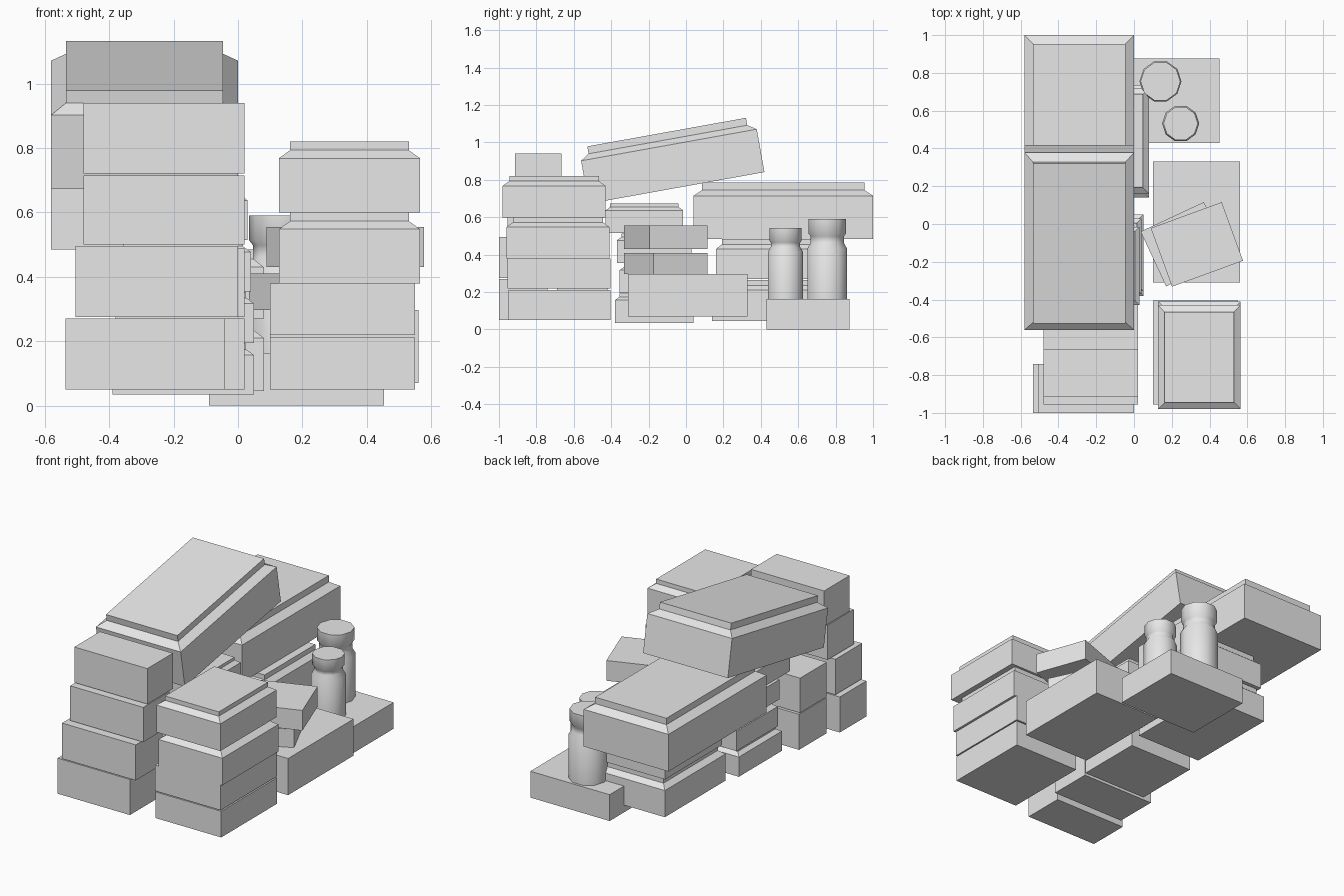
import bpy, bmesh, math
from mathutils import Matrix

cube = bpy.data.objects.get("Cube")
if cube:
    bpy.data.objects.remove(cube, do_unlink=True)

GREY = bpy.data.materials.new("plain_grey")
GREY.use_nodes = True
GREY.diffuse_color = (0.8, 0.8, 0.8, 1)
GREY.node_tree.nodes["Principled BSDF"].inputs["Base Color"].default_value = (0.8, 0.8, 0.8, 1)


def finish(name, bm):
    bmesh.ops.recalc_face_normals(bm, faces=bm.faces)
    mesh = bpy.data.meshes.new(name)
    bm.to_mesh(mesh)
    bm.free()
    mesh.materials.append(GREY)
    ob = bpy.data.objects.new(name, mesh)
    bpy.context.collection.objects.link(ob)
    return ob


def loft(bm, rings):
    """Skin a list of equal-length vertex rings and cap both ends."""
    for a, b in zip(rings, rings[1:]):
        for i in range(len(a)):
            j = (i + 1) % len(a)
            bm.faces.new((a[i], a[j], b[j], b[i]))
    bm.faces.new(rings[0])
    bm.faces.new(rings[-1])


def box(name, x, y, z, lid=None):
    """Box from ranges; lid = (inset, chamfer height, slab height) on top of z."""
    levels = [(z[0], 0), (z[1], 0)]
    if lid:
        inset, chamfer, slab = lid
        levels += [(z[1] + chamfer, inset), (z[1] + chamfer + slab, inset)]
    cx, cy = sum(x) / 2, sum(y) / 2
    w, d = (x[1] - x[0]) / 2, (y[1] - y[0]) / 2
    bm = bmesh.new()
    rings = []
    for h, i in levels:
        rings.append([bm.verts.new((sx * (w - i), sy * (d - i), h - z[0]))
                      for sx, sy in ((-1, -1), (1, -1), (1, 1), (-1, 1))])
    loft(bm, rings)
    ob = finish(name, bm)
    ob.location = (cx, cy, z[0])
    return ob


def jar(name, x, y, r, z0, profile):
    bm = bmesh.new()
    rings = []
    for f, h in profile:
        rings.append([bm.verts.new((r * f * math.cos(k * math.tau / 10),
                                    r * f * math.sin(k * math.tau / 10), h))
                      for k in range(10)])
    loft(bm, rings)
    ob = finish(name, bm)
    ob.location = (x, y, z0)
    bpy.ops.object.select_all(action='DESELECT')
    ob.select_set(True)
    bpy.context.view_layer.objects.active = ob
    bpy.ops.object.shade_smooth_by_angle(angle=math.radians(40))


# Front stack of plain cartons
box("front_carton_1", (-.535, -.04), (-1, -.74), (.05, .27))
box("front_carton_2", (-.505, 0), (-1, -.74), (.275, .495))
box("front_carton_3", (-.48, .02), (-.955, -.70), (.5, .715))
box("front_carton_4", (-.48, .02), (-.915, -.665), (.72, .94))

# Pair of cartons just behind that stack
box("second_carton_1", (-.48, .02), (-.69, -.42), (.05, .27))
box("second_carton_2", (-.48, .02), (-.69, -.43), (.275, .49))

# Side stack: two plain boxes under two lidded ones
side_lid = (.035, .025, .027)
box("side_box_1", (.10, .55), (-.95, -.405), (.05, .212))
box("side_box_2", (.10, .55), (-.955, -.405), (.22, .38))
box("side_lidded_box_1", (.127, .565), (-.96, -.41), (.38, .548), side_lid)
box("side_lidded_box_2", (.127, .565), (-.98, -.43), (.6, .768), side_lid)

# Middle stack of small lidded boxes
small_lid = (.025, .018, .018)
for n, (x0, x1, y0, y1) in enumerate([(-.39, .05, -.38, .04), (-.38, .05, -.355, .05),
                                      (-.38, .04, -.37, .03), (-.41, .03, -.43, -.015)]):
    z = .035 + .16 * n
    box(f"middle_lidded_box_{n + 1}", (x0, x1), (y0, y1), (z, z + .122), small_lid)

# Rear stack, with a large lidded crate on top
rear_lid = (.032, .025, .03)
box("rear_lidded_box_1", (-.37, .08), (.14, .735), (.045, .21), rear_lid)
box("rear_lidded_box_2", (-.36, .08), (.16, .72), (.27, .43), rear_lid)
big_lid = (.046, .03, .04)
box("rear_crate", (-.58, 0), (.04, 1), (.485, .715), big_lid)

# Large crate leaning across the stacks
crate = box("tilted_crate", (-.58, 0), (-.477, .477), (0, .233), big_lid)
crate.rotation_euler.x = math.radians(10.2)
crate.location = (-.29, -.05, .757)

# Low box carrying two twisted parcels
box("low_box", (.10, .56), (-.31, .33), (.07, .297))
lower = box("lower_parcel", (.085, .455), (-.267, .053), (.297, .41))
lower.rotation_euler.z = math.radians(25)
upper = box("upper_parcel", (.133, .533), (-.273, .057), (.43, .555))
upper.rotation_euler.z = math.radians(20)

# Jars on a flat plinth
box("jar_plinth", (-.09, .453), (.43, .875), (0, .163))
jar("large_jar", .14, .755, .111, .163,
    [(1, 0), (1, .27), (.84, .3), (.84, .335), (.95, .35), (.95, .427)])
jar("small_jar", .247, .532, .098, .163,
    [(1, 0), (1, .252), (.84, .28), (.84, .302), (.93, .312), (.93, .38)])
